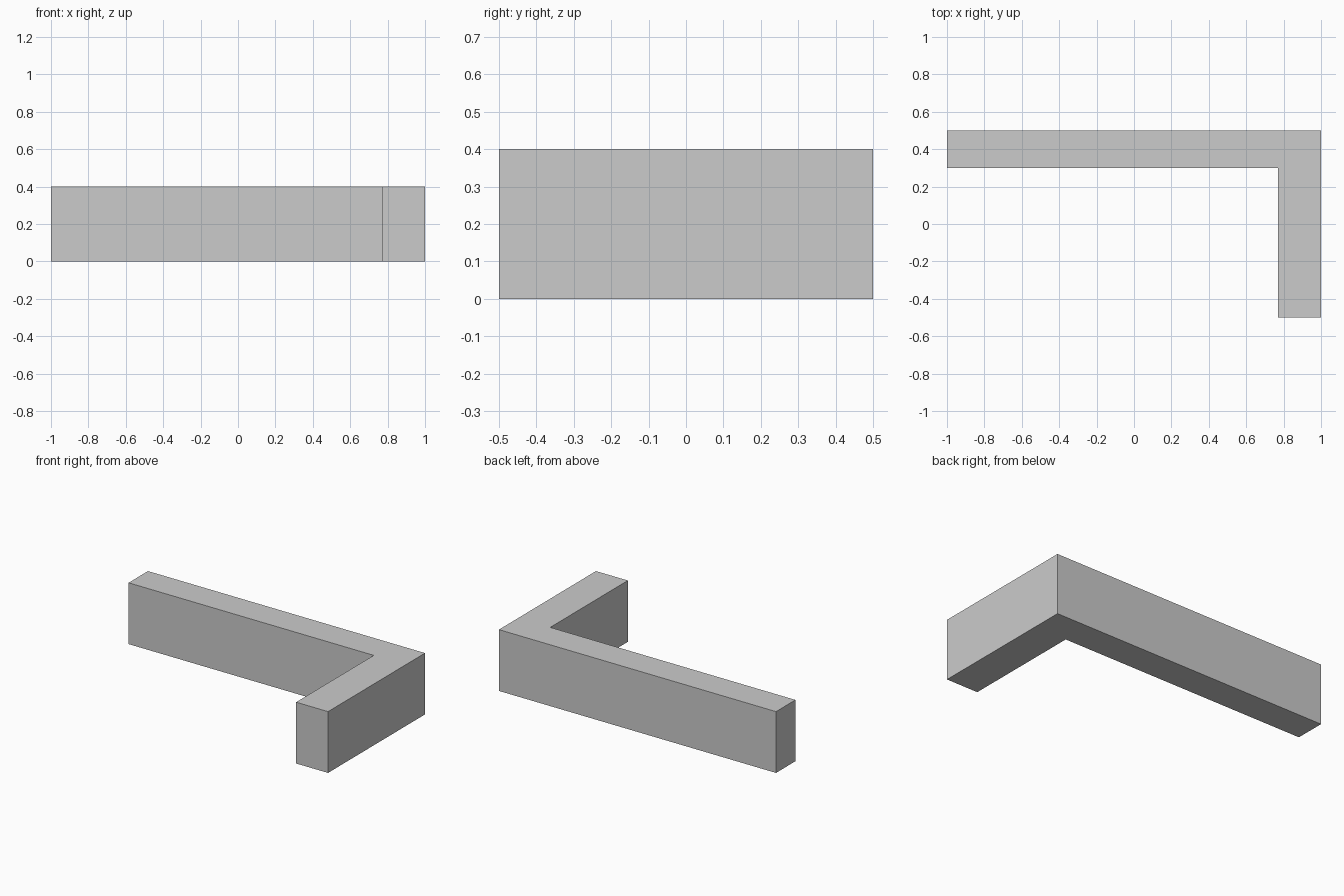
import bpy
import bmesh

if "Cube" in bpy.data.objects:
    bpy.data.objects.remove(bpy.data.objects["Cube"])

HEIGHT = 0.4

# L-shaped footprint: long arm along the back, short arm down the right side
profile = [(-1, 0.5), (-1, 0.3), (0.77, 0.3), (0.77, -0.5), (1, -0.5), (1, 0.5)]

# Extrude the footprint upward into a solid wall
bm = bmesh.new()
base = bm.faces.new([bm.verts.new((x, y, 0)) for x, y in profile])
top = bmesh.ops.extrude_face_region(bm, geom=[base], use_keep_orig=True)["geom"]
bmesh.ops.translate(bm, vec=(0, 0, HEIGHT),
                    verts=[g for g in top if isinstance(g, bmesh.types.BMVert)])
bmesh.ops.recalc_face_normals(bm, faces=bm.faces)

mesh = bpy.data.meshes.new("corner_wall")
bm.to_mesh(mesh)
bm.free()
bpy.context.collection.objects.link(bpy.data.objects.new("corner_wall", mesh))
